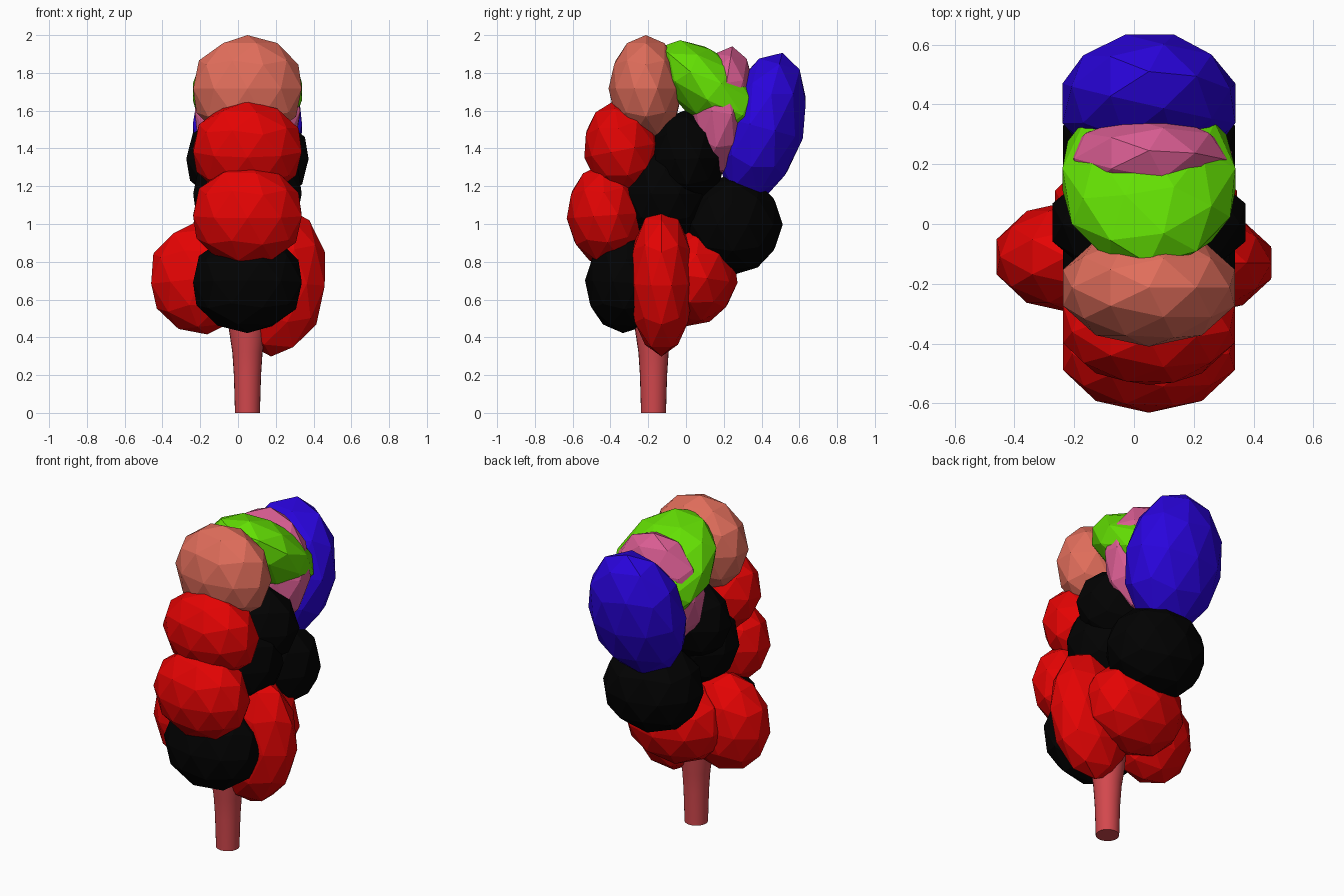
import bpy, math
from math import radians

if "Cube" in bpy.data.objects:
    bpy.data.objects.remove(bpy.data.objects["Cube"])


def material(name, rgb):
    m = bpy.data.materials.new(name)
    m.diffuse_color = (*rgb, 1)
    m.use_nodes = True
    m.node_tree.nodes["Principled BSDF"].inputs["Base Color"].default_value = m.diffuse_color
    return m


RED = material("red", (0.78, 0.001, 0.001))
BLACK = material("black", (0.0005, 0.0005, 0.0005))
SALMON = material("salmon", (0.75, 0.155, 0.105))
GREEN = material("green", (0.125, 0.74, 0.001))
PINK = material("pink", (0.70, 0.11, 0.29))
BLUE = material("blue", (0.022, 0.001, 0.71))
BARK = material("bark red", (0.65, 0.065, 0.075))


def clump(name, mat, centre, radii, lean=0, roll=0):
    """Faceted foliage ball; lean turns its top forward, roll turns it to the side."""
    bpy.ops.mesh.primitive_ico_sphere_add(
        subdivisions=2, radius=1, location=centre,
        rotation=(radians(lean), radians(roll), 0))
    ob = bpy.context.object
    ob.name = name
    ob.scale = radii
    ob.data.materials.append(mat)


# Foliage down the front
clump("crown_clump", SALMON, (0.05, -0.213, 1.717), (0.302, 0.197, 0.283), 0)
clump("front_upper_clump", RED, (0.05, -0.335, 1.392), (0.302, 0.207, 0.262), 11)
clump("front_middle_clump", RED, (0.05, -0.425, 1.045), (0.302, 0.207, 0.272), 4)
clump("front_lower_clump", BLACK, (0.05, -0.32, 0.69), (0.302, 0.215, 0.268), -3)

# Foliage in the middle
clump("inner_upper_clump", BLACK, (0.05, 0.005, 1.345), (0.34, 0.205, 0.258), 2)
clump("inner_lower_clump", BLACK, (0.05, -0.11, 1.16), (0.302, 0.24, 0.28))

# Foliage at the top and back
clump("top_clump", GREEN, (0.05, 0.15, 1.70), (0.304, 0.185, 0.37), 50)
clump("back_inner_clump", PINK, (0.05, 0.19, 1.59), (0.293, 0.17, 0.355), -9)
clump("back_upper_clump", BLUE, (0.05, 0.404, 1.51), (0.304, 0.222, 0.41), -15)
clump("back_middle_clump", BLACK, (0.05, 0.247, 0.997), (0.302, 0.265, 0.267))

# Foliage low down on the sides and back
clump("right_clump", RED, (0.21, -0.13, 0.695), (0.263, 0.175, 0.398), 0, 5)
clump("left_clump", RED, (-0.195, -0.11, 0.712), (0.28, 0.19, 0.298), 0, -6)
clump("back_lower_clump", RED, (0.04, 0.04, 0.722), (0.32, 0.235, 0.265), -8)

# Trunk: flaring round profile (radius, height)
profile = [(0.066, 0.0), (0.072, 0.2), (0.080, 0.32), (0.098, 0.44), (0.11, 0.6)]
n = 24
verts = [(0.05 + r * math.cos(2 * math.pi * i / n),
          -0.172 + r * math.sin(2 * math.pi * i / n), z)
         for r, z in profile for i in range(n)]
faces = [(k * n + i, k * n + (i + 1) % n, (k + 1) * n + (i + 1) % n, (k + 1) * n + i)
         for k in range(len(profile) - 1) for i in range(n)]
faces.append(tuple(reversed(range(n))))
faces.append(tuple(range((len(profile) - 1) * n, len(profile) * n)))
mesh = bpy.data.meshes.new("trunk")
mesh.from_pydata(verts, [], faces)
mesh.materials.append(BARK)
trunk = bpy.data.objects.new("trunk", mesh)
bpy.context.collection.objects.link(trunk)
bpy.ops.object.select_all(action='DESELECT')
trunk.select_set(True)
bpy.context.view_layer.objects.active = trunk
bpy.ops.object.shade_smooth_by_angle(angle=radians(35))
